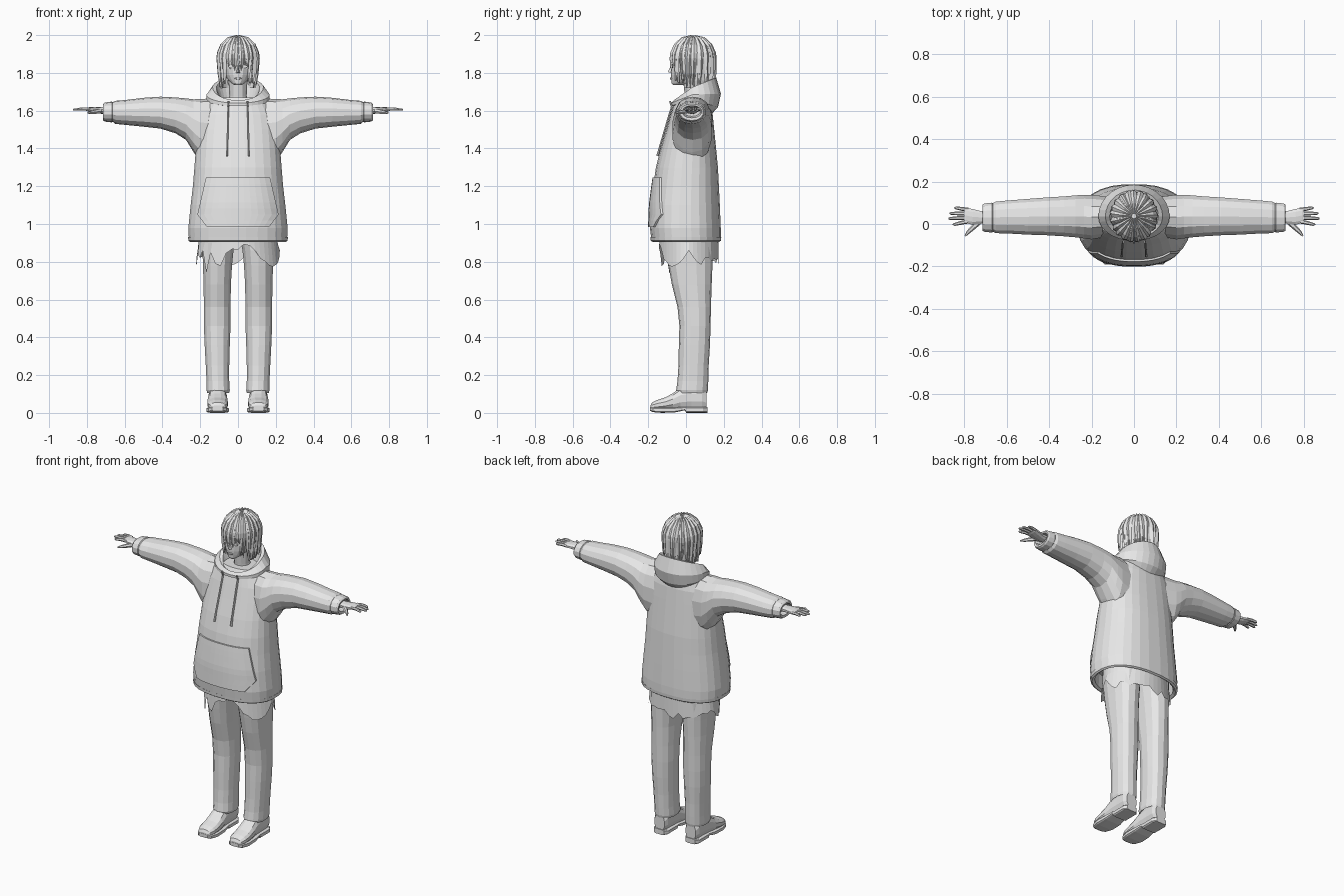
import bpy, bmesh, math, random
from mathutils import Vector

if "Cube" in bpy.data.objects:
    bpy.data.objects.remove(bpy.data.objects["Cube"])

random.seed(4)
grey = bpy.data.materials.new("plain grey")
grey.diffuse_color = (0.8, 0.8, 0.8, 1)
grey.use_nodes = True
grey.node_tree.nodes["Principled BSDF"].inputs["Base Color"].default_value = grey.diffuse_color


def make(name, verts, faces):
    mesh = bpy.data.meshes.new(name)
    bm = bmesh.new()
    vs = [bm.verts.new(v) for v in verts]
    for f in faces:
        bm.faces.new([vs[i] for i in f])
    bmesh.ops.recalc_face_normals(bm, faces=bm.faces)
    bm.to_mesh(mesh)
    bm.free()
    mesh.materials.append(grey)
    ob = bpy.data.objects.new(name, mesh)
    bpy.context.collection.objects.link(ob)
    return ob


def loft(name, rings, cap0=True, cap1=True):
    """Skin closed rings that all have the same point count."""
    n = len(rings[0])
    verts = [p for r in rings for p in r]
    faces = [(k*n+i, k*n+(i+1) % n, (k+1)*n+(i+1) % n, (k+1)*n+i)
             for k in range(len(rings)-1) for i in range(n)]
    if cap0:
        faces.append(tuple(range(n)))
    if cap1:
        faces.append(tuple(range((len(rings)-1)*n, len(rings)*n)))
    return make(name, verts, faces)


def oval(u0, u1, v0, v1, n=16, e=2.0):
    """Superellipse filling the box u0..u1, v0..v1."""
    pts = []
    for i in range(n):
        a = 2*math.pi*(i+0.5)/n
        c, s = math.cos(a), math.sin(a)
        pts.append(((u0+u1)/2+(u1-u0)/2*math.copysign(abs(c)**(2/e), c),
                    (v0+v1)/2+(v1-v0)/2*math.copysign(abs(s)**(2/e), s)))
    return pts


def ring_z(z, x0, x1, y0, y1, n=16, e=2.0):
    return [(x, y, z) for x, y in oval(x0, x1, y0, y1, n, e)]


def ring_x(x, y0, y1, z0, z1, n=14, e=2.2):
    return [(x, y, z) for y, z in oval(y0, y1, z0, z1, n, e)]


def tube(name, pts, radii, n=5):
    """Tapered tube along a path."""
    pts = [Vector(p) for p in pts]
    rings = []
    for i, p in enumerate(pts):
        d = (pts[min(i+1, len(pts)-1)]-pts[max(i-1, 0)]).normalized()
        ref = Vector((0, 0, 1)) if abs(d.z) < 0.8 else Vector((1, 0, 0))
        u = d.cross(ref).normalized()
        w = d.cross(u)
        rings.append([p+radii[i]*(math.cos(t)*u+math.sin(t)*w)
                      for t in [2*math.pi*k/n for k in range(n)]])
    return loft(name, rings)


# Hoodie body: height, half width, front y, back y
BODY = [(0.93, .262, -.186, .185), (0.98, .264, -.192, .185), (1.1, .252, -.188, .18),
        (1.2, .24, -.175, .175), (1.3, .232, -.16, .17), (1.4, .224, -.135, .16),
        (1.5, .215, -.105, .15), (1.58, .2, -.082, .142), (1.635, .17, -.065, .13),
        (1.67, .11, -.045, .11)]
E = 2.4
rings = [ring_z(z, -w, w, a, b, 28, E) for z, w, a, b in
         [(1.0, .235, -.16, .16), (.915, .24, -.165, .165), (.905, .255, -.178, .176),
          (.912, .264, -.188, .186), (.932, .266, -.19, .188)] + BODY]
loft("hoodie_body", rings)


def front_y(x, z):
    for p, q in zip(BODY, BODY[1:]):
        if z <= q[0]:
            t = max(0, (z-p[0])/(q[0]-p[0]))
            w, a, b = [p[k]+(q[k]-p[k])*t for k in (1, 2, 3)]
            break
    return (a+b)/2-(b-a)/2*(max(0, 1-abs(x/w)**E))**(1/E)


# Front pouch pocket, wrapped over the body
NU, NV = 12, 8
verts = []
for off in (0.009, -0.004):
    for j in range(NV+1):
        t = j/NV
        z = 0.985+0.26*t
        hw = 0.215-0.045*max(0, (t-0.25)/0.75) if t > 0.25 else 0.165+0.2*t
        for i in range(NU+1):
            x = hw*(2*i/NU-1)
            verts.append((x, front_y(x, z)-off, z))
N, W = (NU+1)*(NV+1), NU+1
faces = []
for j in range(NV):
    for i in range(NU):
        q = (j*W+i, j*W+i+1, (j+1)*W+i+1, (j+1)*W+i)
        faces += [q, tuple(k+N for k in q)]
edge = ([i for i in range(W)] + [j*W+NU for j in range(1, NV+1)]
        + [NV*W+i for i in range(NU-1, -1, -1)] + [j*W for j in range(NV-1, 0, -1)])
faces += [(a, b, b+N, a+N) for a, b in zip(edge, edge[1:]+edge[:1])]
make("front_pocket", verts, faces)

# Hood: ring of cloth around the neck, deep and drooping behind
HN = 28
profile = []
for k in range(6):
    ring = []
    for i in range(HN):
        a = 2*math.pi*i/HN
        sx, cy = math.sin(a), -math.cos(a)      # cy = -1 at front, 1 at back
        back, front = max(0, cy), max(0, -cy)
        w, yf, yb, z = [
            (.135, .10, .095, 1.635-.06*back-.01*front),
            (.168, .115, .135, 1.655-.035*back-.03*front),
            (.168, .115, .15, 1.685+.005*back-.045*front),
            (.135, .10, .125, 1.725+.05*back-.07*front),
            (.115, .085, .105, 1.72+.05*back-.075*front),
            (.085, .06, .07, 1.64-.01*front)][k]
        y = .035+cy*(yb if cy > 0 else yf)
        ring.append((w*sx, y, z))
    profile.append(ring)
loft("hood", profile, False, False)

# Sleeves, cuffs, hands, drawstrings, legs and shoes on both sides
SLEEVE = [(.12, -.06, .13, 1.30, 1.665), (.2, -.075, .14, 1.33, 1.662),
          (.235, -.07, .14, 1.38, 1.66), (.275, -.065, .137, 1.445, 1.665),
          (.33, -.06, .132, 1.48, 1.67), (.41, -.055, .127, 1.505, 1.674),
          (.5, -.052, .12, 1.515, 1.668), (.6, -.046, .112, 1.525, 1.656),
          (.65, -.045, .107, 1.53, 1.652), (.668, -.036, .098, 1.545, 1.642)]
CUFF = [(.66, -.034, .096, 1.545, 1.642), (.668, -.042, .102, 1.538, 1.648),
        (.705, -.038, .098, 1.542, 1.643), (.714, -.032, .092, 1.548, 1.636),
        (.712, -.02, .082, 1.562, 1.626), (.68, -.012, .075, 1.57, 1.622)]
HAND = [(.68, .005, .06, 1.582, 1.62), (.72, .0, .062, 1.583, 1.618),
        (.76, -.005, .072, 1.588, 1.62), (.79, .002, .078, 1.594, 1.618),
        (.8, .006, .074, 1.598, 1.615)]
LEG = [(.97, .002, .19, -.11, .145), (.86, .022, .19, -.105, .143), (.78, .03, .187, -.093, .14),
       (.68, .036, .184, -.075, .136), (.56, .038, .182, -.045, .132), (.46, .038, .182, -.035, .13),
       (.36, .042, .178, -.038, .127), (.25, .045, .172, -.04, .12), (.17, .045, .168, -.045, .118),
       (.12, .042, .168, -.052, .116), (.105, .046, .164, -.045, .112), (.13, .06, .15, -.03, .1)]
SHOE = [(-.188, .022, .04, .028), (-.18, .014, .056, .04), (-.15, .012, .07, .053),
        (-.11, .012, .083, .056), (-.07, .012, .105, .054), (-.03, .014, .135, .05),
        (.03, .014, .15, .047), (.085, .014, .15, .046), (.108, .02, .12, .036)]
SOLE = [(-.19, .01, .032, .03), (-.175, .004, .03, .048), (-.13, .0, .03, .06),
        (-.06, .002, .03, .058), (-.005, .014, .032, .05), (0, .0, .032, .05),
        (.09, .0, .032, .05), (.113, .0, .032, .034)]
for s, side in ((1, "left"), (-1, "right")):
    loft(side+"_sleeve", [ring_x(s*r[0], *r[1:]) for r in SLEEVE])
    loft(side+"_cuff", [ring_x(s*r[0], *r[1:]) for r in CUFF])
    loft(side+"_palm", [ring_x(s*r[0], *r[1:], n=10) for r in HAND])
    for k, (y, yt, tip) in enumerate([(.012, -.002, .853), (.03, .026, .874),
                                      (.049, .05, .868), (.067, .076, .846)]):
        tube(f"{side}_finger_{k+1}",
             [(s*.78, y, 1.606), (s*(.5*.78+.5*tip), (y+yt)/2, 1.609),
              (s*(tip-.008), yt, 1.606), (s*tip, yt, 1.605)], [.0095, .009, .007, .003], 6)
    tube(side+"_thumb", [(s*.725, .012, 1.598), (s*.755, -.014, 1.594),
                         (s*.78, -.038, 1.59), (s*.795, -.056, 1.588)],
         [.012, .012, .009, .004], 6)
    tube(side+"_drawstring", [(s*.05, -.085, 1.65)] +
         [(s*(.052+.006*k/5), front_y(.055, 1.62-.052*k)-.008, 1.62-.052*k) for k in range(6)],
         [.005]*6+[.0065], 6)
    loft(side+"_trouser_leg", [ring_z(z, *sorted((s*a, s*b)), c, d, 14, 2.3)
                               for z, a, b, c, d in LEG])
    for part, table, e in (("shoe", SHOE, 2.3), ("sole", SOLE, 5)):
        loft(f"{side}_{part}", [[(x, y, z) for x, z in
             oval(s*.108-w, s*.108+w, z0, z1, 12, e)] for y, z0, z1, w in table])

# Ragged undershirt below the hoodie
SN = 44
top, low, hem = [], [], []
for i in range(SN):
    a = 2*math.pi*i/SN
    x, y = .205*math.sin(a), .015-.155*math.cos(a)
    tear = .81+.02*math.sin(5*a)+random.choice((-.015, 0, .03))
    if abs(x) < .07 and y < 0:
        tear += .07
    if i == SN-6:
        tear = .74
    top.append((x, y, .99))
    low.append((x*1.02, y*1.01, .9))
    hem.append((x*1.08, y*1.02, tear))
shirt = loft("ragged_shirt", [top, low, hem], False, False)

# Neck and head
tube("neck", [(0, .05, 1.6), (0, .04, 1.68), (0, .035, 1.76)], [.055, .046, .05], 12)
HEAD = [(1.735, .018, -.068, -.02), (1.745, .034, -.076, .02), (1.765, .055, -.078, .08),
        (1.79, .07, -.08, .11), (1.82, .078, -.08, .125), (1.85, .082, -.076, .135),
        (1.89, .084, -.076, .138), (1.93, .075, -.06, .125), (1.965, .05, -.03, .095)]
loft("head", [ring_z(z, -w, w, a, b, 18, 2.1) for z, w, a, b in HEAD])
make("nose", [(-.011, -.077, 1.798), (.011, -.077, 1.798), (0, -.096, 1.805), (0, -.078, 1.845)],
     [(0, 1, 2), (1, 3, 2), (3, 0, 2), (0, 3, 1)])
loft("lips", [[(x, y, z) for x, z in oval(-w, w, 1.765, 1.777, 8)]
              for y, w in ((-.07, .02), (-.082, .018), (-.085, .008))])
for s in (1, -1):
    loft("eye", [[(x, y, z) for x, z in oval(s*.034-.016, s*.034+.016, 1.826, 1.842, 10)]
                 for y in (-.068, -.074)])

# Hair: scalp cap, then overlapping tapered locks from the crown
C = Vector((0, .037, 1.88))
R = Vector((.104, .114, .112))


def scalp(a, phi, lift=0.0):
    return Vector((C.x+(R.x+lift)*math.sin(phi)*math.sin(a),
                   C.y-(R.y+lift)*math.sin(phi)*math.cos(a), C.z+(R.z+lift)*math.cos(phi)))


cap = [[scalp(2*math.pi*i/20, math.radians(p)) for i in range(20)] for p in (8, 25, 42, 58, 70)]
loft("hair_cap", cap, True, False)
back_ring = [[scalp(math.radians(65+230*i/16), math.radians(p)) for i in range(17)]
             for p in (70, 90)]
back_ring.append([Vector((v.x*.93, v.y*.97, 1.76)) for v in back_ring[1]])
back_ring.append([Vector((v.x*.82, v.y*.9, 1.72)) for v in back_ring[1]])
make("hair_back", [v for r in back_ring for v in r],
     [(k*17+i, k*17+i+1, (k+1)*17+i+1, (k+1)*17+i) for k in range(3) for i in range(16)])


def lock(name, a, tip_z, width, lift, sway):
    """Ridged strip that follows the scalp and hangs to a point."""
    path = [scalp(a, math.radians(p), lift) for p in (6, 30, 55, 78, 92)]
    last = path[-1]
    for t in (0.55, 1.0):
        path.append(Vector((last.x*(1-.13*t), .037+(last.y-.037)*(1-.05*t),
                            last.z+(tip_z-last.z)*t)))
    out = Vector((math.sin(a), -math.cos(a), 0))
    side = Vector((math.cos(a), math.sin(a), 0))
    rings = []
    for k, p in enumerate(path):
        w = width*(.3, .65, .95, 1, .9, .6, .05)[k]
        p = p+side*sway*(k/6)**2
        up = out*(k/6)+Vector((0, 0, 1-k/6))
        h = .008*(1 if 0 < k < 6 else .3)
        rings.append([p-side*w-up*.004, p+up*h, p+side*w-up*.004, p-up*.008])
    loft(name, rings)


for layer, count in ((0, 26), (1, 21)):
    for i in range(count):
        a = 2*math.pi*(i+.5*layer)/count
        f = math.cos(a)                         # 1 at the front
        if f > .8:
            tip = random.uniform(1.80, 1.845)
        elif f > .25:
            tip = random.uniform(1.735, 1.77)
        else:
            tip = random.uniform(1.715, 1.745)
        lock("hair_lock", a, tip, .0155, .002+.004*layer, random.uniform(-.016, .016))
